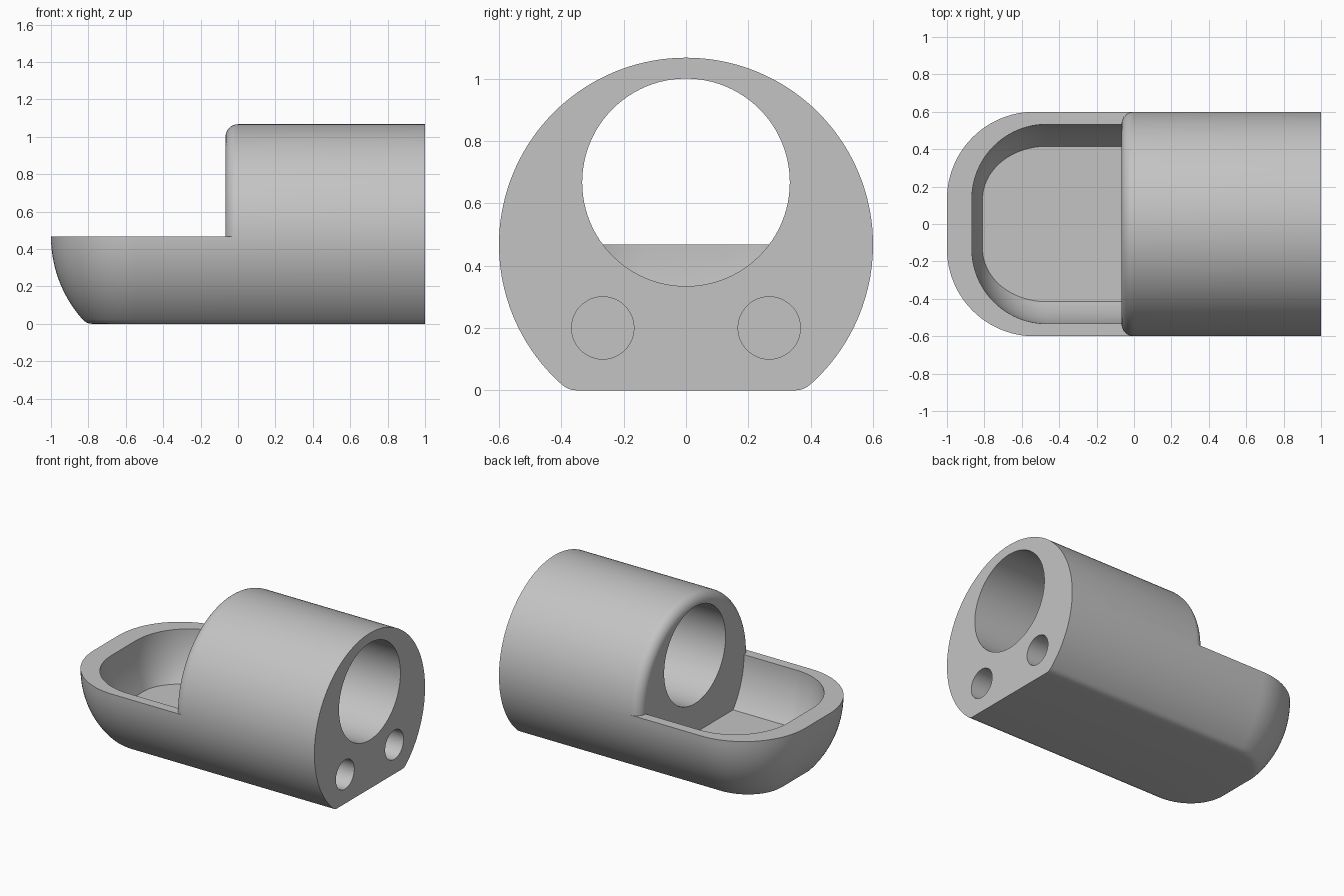
import bpy, bmesh
from math import sin, cos, pi, sqrt

old = bpy.data.objects.get("Cube")
if old:
    bpy.data.objects.remove(old, do_unlink=True)

AXIS = 0.467     # height of the body axis and of the tray rim
FACE = -0.067    # front face of the upper block
ROUND = 0.067    # small edge rounding
BACK = 1.0

grey = bpy.data.materials.new("light grey")
grey.use_nodes = True
colour = (0.55, 0.55, 0.55, 1)
grey.diffuse_color = colour
grey.node_tree.nodes["Principled BSDF"].inputs["Base Color"].default_value = colour


def loft(name, rings):
    """Closed solid through a list of equally long point rings."""
    bm = bmesh.new()
    loops = [[bm.verts.new(p) for p in ring] for ring in rings]
    for a, b in zip(loops, loops[1:]):
        for i in range(len(a)):
            j = (i + 1) % len(a)
            bm.faces.new((a[i], a[j], b[j], b[i]))
    bm.faces.new(loops[0])
    bm.faces.new(loops[-1])
    bmesh.ops.recalc_face_normals(bm, faces=bm.faces)
    mesh = bpy.data.meshes.new(name)
    bm.to_mesh(mesh)
    bm.free()
    mesh.materials.append(grey)
    ob = bpy.data.objects.new(name, mesh)
    bpy.context.collection.objects.link(ob)
    return ob


def plan(z, half, tip, corner, end, n=24):
    """Outline at height z: square at x=end, rounded corners at the tip."""
    side = 0.133
    pts = [(end, half, z)]
    for k, sign in ((0, 1), (1, -1)):
        for i in range(n + 1):
            t = pi / 2 * (1 + k + i / n)
            pts.append((corner + (corner - tip) * cos(t),
                        sign * side + (half - side) * sin(t), z))
    return pts + [(end, -half, z)]


def bulge(z, radius):
    """Half width of a circle with a flat base and a rounded base edge."""
    inner = radius - ROUND
    drop = AXIS - ROUND
    if z < AXIS - drop * radius / inner:
        return sqrt(inner**2 - drop**2) + sqrt(ROUND**2 - (ROUND - z)**2)
    return sqrt(radius**2 - (AXIS - z)**2)


def rod(name, x0, x1, y, z, r, n=96):
    return loft(name, [[(x, y + r * cos(2 * pi * i / n), z + r * sin(2 * pi * i / n))
                        for i in range(n)] for x in (x0, x1)])


def combine(target, tool, operation):
    mod = target.modifiers.new(operation, 'BOOLEAN')
    mod.operation = operation
    mod.solver = 'EXACT'
    mod.object = tool
    bpy.context.view_layer.objects.active = target
    bpy.ops.object.modifier_apply(modifier=mod.name)
    bpy.data.objects.remove(tool, do_unlink=True)


# lower hull with a rounded tip
heights = [0, 0.001, 0.004, 0.009, 0.017, 0.023]
heights += [AXIS - 0.444 * cos(pi / 2 * i / 20) for i in range(1, 21)]
body = loft("body", [plan(z, bulge(z, 0.6), -0.333 - bulge(z, 0.667), -0.533, BACK)
                     for z in heights])

# open tray hollow, continued straight up past the rim
floor = 0.133
levels = [floor + (AXIS - floor) * i / 16 for i in range(17)]
hollow = []
for z in levels + [0.6]:
    d = max(AXIS - z, 0)
    hollow.append(plan(z, sqrt(0.533**2 - d * d), 0.133 - sqrt(1 - d * d), -0.467, FACE))
combine(body, loft("tray_cutter", hollow), 'DIFFERENCE')

# upper half-round block with a rounded front edge and a root inside the hull
rings = []
steps = [(FACE + ROUND * (1 - cos(t)), 0.533 + ROUND * sin(t))
         for t in [pi / 2 * i / 10 for i in range(11)]]
for x, r in steps + [(BACK, 0.6)]:
    arc = [(x, r * cos(pi * i / 72), AXIS + r * sin(pi * i / 72)) for i in range(73)]
    rings.append(arc + [(x, -0.4, 0.3), (x, 0.4, 0.3)])
combine(body, loft("block", rings), 'UNION')

# main bore and two blind sockets in the back end
combine(body, rod("bore_cutter", -0.3, 1.2, 0, 0.667, 0.333), 'DIFFERENCE')
for side in (-1, 1):
    combine(body, rod("socket_cutter", 0.35, 1.2, side * 0.267, 0.2, 0.1, 48), 'DIFFERENCE')

# smooth curves, sharp edges
bpy.ops.object.select_all(action='DESELECT')
body.select_set(True)
bpy.context.view_layer.objects.active = body
bpy.ops.object.shade_smooth_by_angle(angle=pi / 6)
